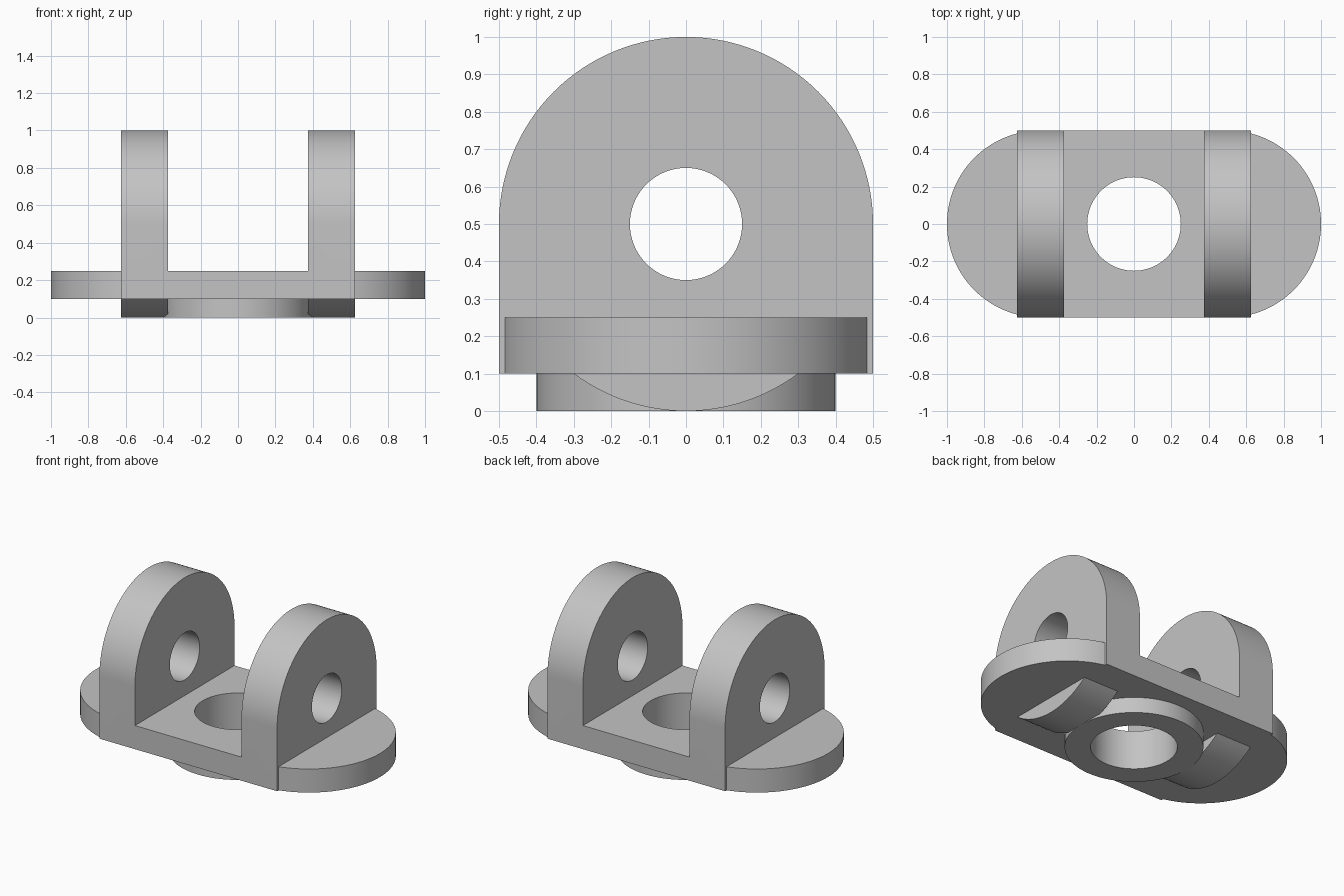
import bpy
import bmesh
from math import sin, cos, pi, acos, radians
from mathutils import Vector

cube = bpy.data.objects.get("Cube")
if cube:
    bpy.data.objects.remove(cube, do_unlink=True)

grey = bpy.data.materials.new("plain grey")
grey.use_nodes = True
shade = (0.55, 0.55, 0.55, 1)
grey.diffuse_color = shade
grey.node_tree.nodes["Principled BSDF"].inputs["Base Color"].default_value = shade


def arc(cx, cy, r, start, end, steps):
    """Points along an arc, both ends included."""
    angles = [start + (end - start) * i / steps for i in range(steps + 1)]
    return [(cx + r * cos(a), cy + r * sin(a)) for a in angles]


def circle(cx, cy, r, steps=96):
    return arc(cx, cy, r, 0, 2 * pi, steps)[:-1]


def prism(name, profile, low, high, axis="Z"):
    """Extrude a closed profile along z, or a (y, z) profile along x."""
    bm = bmesh.new()
    place = (lambda p: (p[0], p[1], low)) if axis == "Z" else (lambda p: (low, p[0], p[1]))
    face = bm.faces.new([bm.verts.new(place(p)) for p in profile])
    moved = bmesh.ops.extrude_face_region(bm, geom=[face])["geom"]
    step = Vector((0, 0, high - low)) if axis == "Z" else Vector((high - low, 0, 0))
    bmesh.ops.translate(bm, vec=step, verts=[v for v in moved if isinstance(v, bmesh.types.BMVert)])
    bmesh.ops.recalc_face_normals(bm, faces=bm.faces)
    mesh = bpy.data.meshes.new(name)
    bm.to_mesh(mesh)
    bm.free()
    mesh.materials.append(grey)
    obj = bpy.data.objects.new(name, mesh)
    bpy.context.collection.objects.link(obj)
    return obj


def combine(target, other, operation):
    """Apply an exact boolean and discard the helper."""
    bpy.context.view_layer.objects.active = target
    mod = target.modifiers.new(operation.lower(), "BOOLEAN")
    mod.operation = operation
    mod.solver = "EXACT"
    mod.object = other
    bpy.ops.object.modifier_apply(modifier=mod.name)
    bpy.data.objects.remove(other, do_unlink=True)


# Rounded base plate
bracket = prism("clevis_bracket",
                arc(0.5, 0, 0.5, -pi / 2, pi / 2, 64) + arc(-0.5, 0, 0.5, pi / 2, 3 * pi / 2, 64),
                0.1, 0.25)

# Round boss under the plate
combine(bracket, prism("boss", circle(0, 0, 0.4), 0, 0.2), "UNION")

# Pair of upright lugs: round top, square shoulders, curved belly below the plate
half = acos(0.8)
lug_profile = (arc(0, 0.5, 0.5, 0, pi, 64) + [(-0.5, 0.1)]
               + arc(0, 0.5, 0.5, 1.5 * pi - half, 1.5 * pi + half, 32) + [(0.5, 0.1)])
for side in (-1, 1):
    lug = prism("lug", lug_profile, side * 0.375, side * 0.625, "X")
    combine(bracket, lug, "UNION")

# Pin hole across the lugs and centre hole down through plate and boss
combine(bracket, prism("pin_hole", circle(0, 0.5, 0.15, 64), -1.2, 1.2, "X"), "DIFFERENCE")
combine(bracket, prism("centre_hole", circle(0, 0, 0.25), -0.2, 0.32), "DIFFERENCE")

# Smooth curved walls, crisp edges
bpy.ops.object.select_all(action="DESELECT")
bracket.select_set(True)
bpy.context.view_layer.objects.active = bracket
bpy.ops.object.shade_smooth_by_angle(angle=radians(20))
